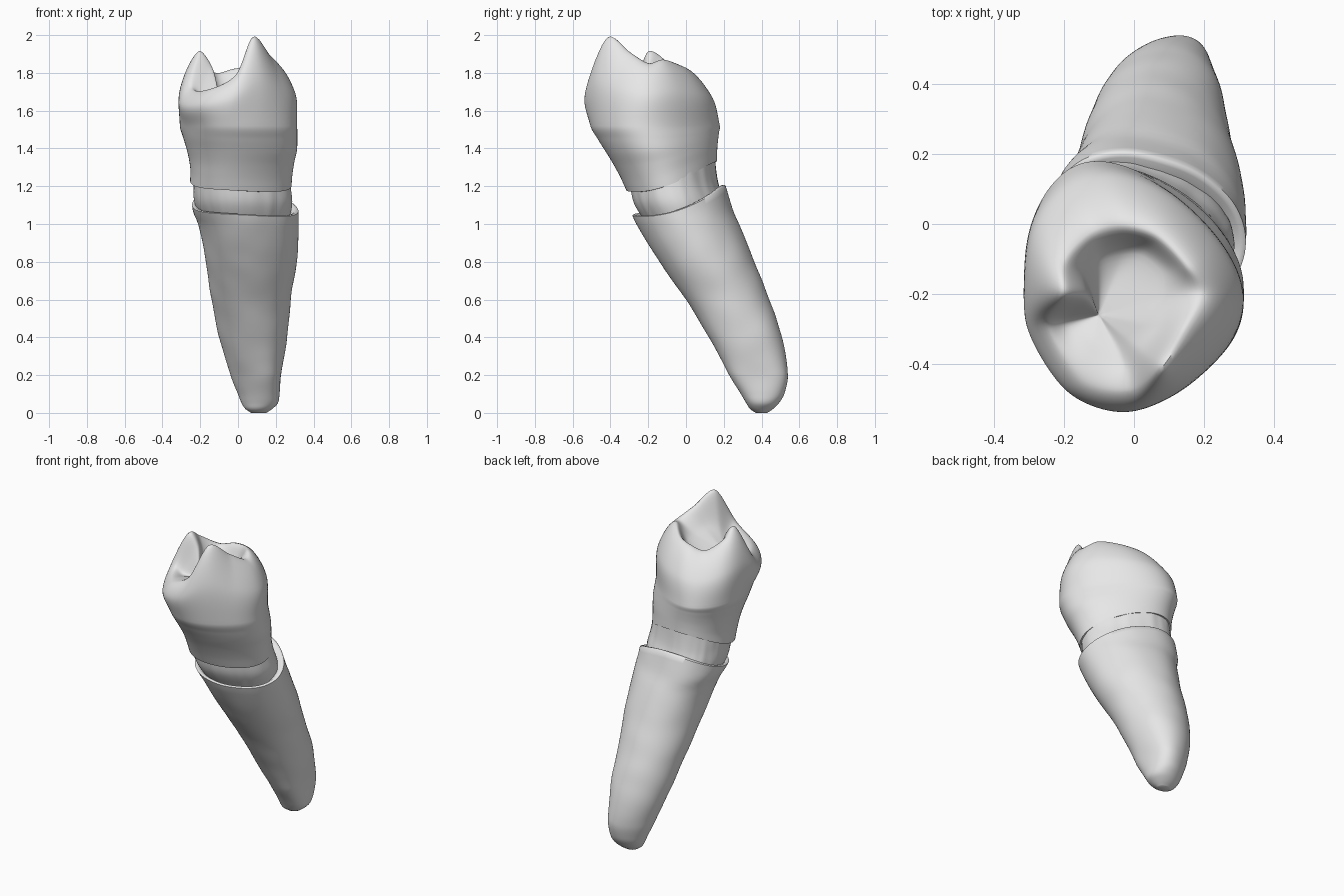
import bpy
import bmesh
from math import sin, cos, pi
from mathutils import Vector, noise

SEGMENTS = 120

cube = bpy.data.objects.get("Cube")
if cube:
    bpy.data.objects.remove(cube, do_unlink=True)

ivory = bpy.data.materials.new("pale_grey")
ivory.use_nodes = True
tone = (0.8, 0.8, 0.8, 1)
ivory.diffuse_color = tone
ivory.node_tree.nodes["Principled BSDF"].inputs["Base Color"].default_value = tone

# Profiles in hundredths: height, x min, x max, y min, y max
ROOT = [(0, 7, 15, 37, 43), (2, 4, 18, 34, 46), (5, 2, 21, 32, 49),
        (10, 0, 22, 29, 52), (20, -4, 23, 23, 54), (40, -10, 26, 12, 51),
        (60, -14, 28, 0, 44), (80, -17, 31, -14, 36), (100, -21, 32, -26, 28),
        (107, -24, 32, -29, 25), (122, -25, 32, -33, 20)]
NECK = [(95, -15, 25, -17, 22), (110, -23, 29, -27, 21),
        (122, -24, 28, -30, 17), (140, -24, 27, -36, 15)]
CROWN = [(115, -24, 28, -30, 18), (120, -25, 28, -32, 17),
         (130, -25, 29, -37, 16), (140, -27, 31, -43, 16),
         (150, -30, 31, -49, 17), (160, -32, 31, -53, 18)]

# Cusp ridge and the hollow inside it, anticlockwise from +x
RIDGE = [(20, -20, 185), (16, -12, 187), (7, -3, 184), (-3, 0, 182),
         (-12, -2, 180), (-20, -10, 186), (-21, -20, 191), (-25, -29, 172),
         (-15, -45, 171), (-1, -48, 179), (8, -41, 199), (15, -30, 191)]
HOLLOW = [(8, -21, 178), (8, -14, 177), (2, -9, 173), (-4, -9, 171),
          (-10, -11, 172), (-14, -15, 178), (-14, -21, 183), (-19, -28, 169),
          (-12, -35, 171), (-3, -40, 174), (1, -35, 178), (6, -29, 180)]
PIT = Vector((-0.10, -0.26, 1.68))


def hermite(a, b, slope_a, slope_b, t):
    return (a * (2 * t**3 - 3 * t**2 + 1) + slope_a * (t**3 - 2 * t**2 + t)
            + b * (3 * t**2 - 2 * t**3) + slope_b * (t**3 - t**2))


def extents(table, z):
    """Smoothly interpolated bounds of a profile at a height."""
    h = min(max(z * 100, table[0][0]), table[-1][0])
    i = 0
    while i < len(table) - 2 and h > table[i + 1][0]:
        i += 1
    span = table[i + 1][0] - table[i][0]

    def slope(k, c):
        lo, hi = table[max(k - 1, 0)], table[min(k + 1, len(table) - 1)]
        return (hi[c] - lo[c]) / (hi[0] - lo[0]) * span

    t = (h - table[i][0]) / span
    return [hermite(table[i][c], table[i + 1][c], slope(i, c), slope(i + 1, c), t) / 100
            for c in range(1, 5)]


def wall(table, angle, z, lean=0.05, shift=0.03, grow=0.0, pinch=0.0):
    """Point on the egg-shaped wall of a part."""
    x0, x1, y0, y1 = extents(table, z)
    squeeze = 1 - pinch * sin(2 * angle)**2
    c, s = cos(angle) * squeeze, sin(angle) * squeeze
    x = (x0 + x1) / 2 + ((x1 - x0) / 2 + grow) * c - lean * s * s
    y = (y0 + y1) / 2 + ((y1 - y0) / 2 + grow) * s - shift * c
    return Vector((x, y, z))


def outward(angle, distance, lift=0.0):
    return Vector((cos(angle) * distance, sin(angle) * distance, lift))


def seam(angle, base):
    return base + 0.077 * sin(angle) + 0.04 * sin(angle)**2 - 0.015 * cos(angle)


def around(points, angle):
    """Smooth closed curve through evenly spaced points."""
    n = len(points)
    f = angle / (2 * pi) * n
    i = int(f)
    p = [Vector(points[(i + k) % n]) / 100 for k in (-1, 0, 1, 2)]
    return hermite(p[1], p[2], (p[2] - p[0]) * 0.45, (p[3] - p[1]) * 0.45, f - i)


def along(points, steps):
    """Smooth open curve through unevenly spaced points."""
    last = len(points) - 1
    gaps = [(points[i + 1] - points[i]).length for i in range(last)]

    def tangent(i):
        lo, hi = max(i - 1, 0), min(i + 1, last)
        return (points[hi] - points[lo]) / sum(gaps[lo:hi])

    out = []
    for i, gap in enumerate(gaps):
        out += [hermite(points[i], points[i + 1], tangent(i) * gap,
                        tangent(i + 1) * gap, k / steps) for k in range(steps)]
    return out + [points[-1]]


def build(name, column, cap_start=False, cap_end=False):
    """Skin the columns returned for each angle into one round part."""
    bm = bmesh.new()
    columns = [[bm.verts.new(p) for p in column(2 * pi * i / SEGMENTS)]
               for i in range(SEGMENTS)]
    for i, a in enumerate(columns):
        b = columns[(i + 1) % SEGMENTS]
        for j in range(len(a) - 1):
            bm.faces.new((a[j], b[j], b[j + 1], a[j + 1]))
    if cap_start:
        bm.faces.new([c[0] for c in reversed(columns)])
    if cap_end:
        bm.faces.new([c[-1] for c in columns])
    bmesh.ops.remove_doubles(bm, verts=bm.verts, dist=0.00005)
    bmesh.ops.recalc_face_normals(bm, faces=bm.faces)
    mesh = bpy.data.meshes.new(name)
    bm.to_mesh(mesh)
    bm.free()
    mesh.materials.append(ivory)
    obj = bpy.data.objects.new(name, mesh)
    bpy.context.collection.objects.link(obj)
    bpy.ops.object.select_all(action="DESELECT")
    obj.select_set(True)
    bpy.context.view_layer.objects.active = obj
    bpy.ops.object.shade_smooth_by_angle(angle=pi / 4)


# Tapered root with a faintly uneven skin and a rolled rim
def root_column(angle):
    top = seam(angle, 1.085)
    points = []
    for k in range(61):
        z = top * (k / 60)**1.5
        fade = min(1, z * 5)
        p = wall(ROOT, angle, z, lean=(0.07 * z - 0.05) * fade, shift=0.025 * z)
        points.append(p + outward(angle, noise.noise(p * 7) * 0.004 * fade))
    rim = points[-1]
    return points + [rim + outward(angle, -inward, lift)
                     for inward, lift in ((0.008, 0.005), (0.02, 0.003), (0.06, -0.03))]


# Recessed collar between root and crown
def neck_column(angle):
    low, high = seam(angle, 1.03), seam(angle, 1.235)
    points = []
    for k in range(13):
        z = low + (high - low) * k / 12
        ripple = noise.noise(Vector((cos(angle) * 5, sin(angle) * 5, z * 3))) * 0.005
        points.append(wall(NECK, angle, z, grow=ripple - 0.002, pinch=0.02))
    return points


# Crown: tucked lower edge, bulging wall, rounded shoulder, cusp ridge and hollow
def crown_column(angle):
    low = seam(angle, 1.215)
    sides = []
    for k in range(6):
        z = low + (1.52 - low) * k / 5
        flare = (z - 1.1)**2
        sides.append(wall(CROWN, angle, z, 0.05 + flare * 0.1, 0.03 + flare * 0.17,
                          0.003, 0.02 + flare * 0.12))
    lip = wall(CROWN, angle, low, grow=-0.03)
    ridge, hollow = around(RIDGE, angle), around(HOLLOW, angle)
    shoulder = sides[-1].lerp(ridge, 0.5) + outward(angle, 0.046, 0.01)
    return [lip] + along(sides + [shoulder, ridge, hollow, PIT], 9)


build("root", root_column, cap_start=True)
build("neck", neck_column, cap_start=True, cap_end=True)
build("crown", crown_column)
